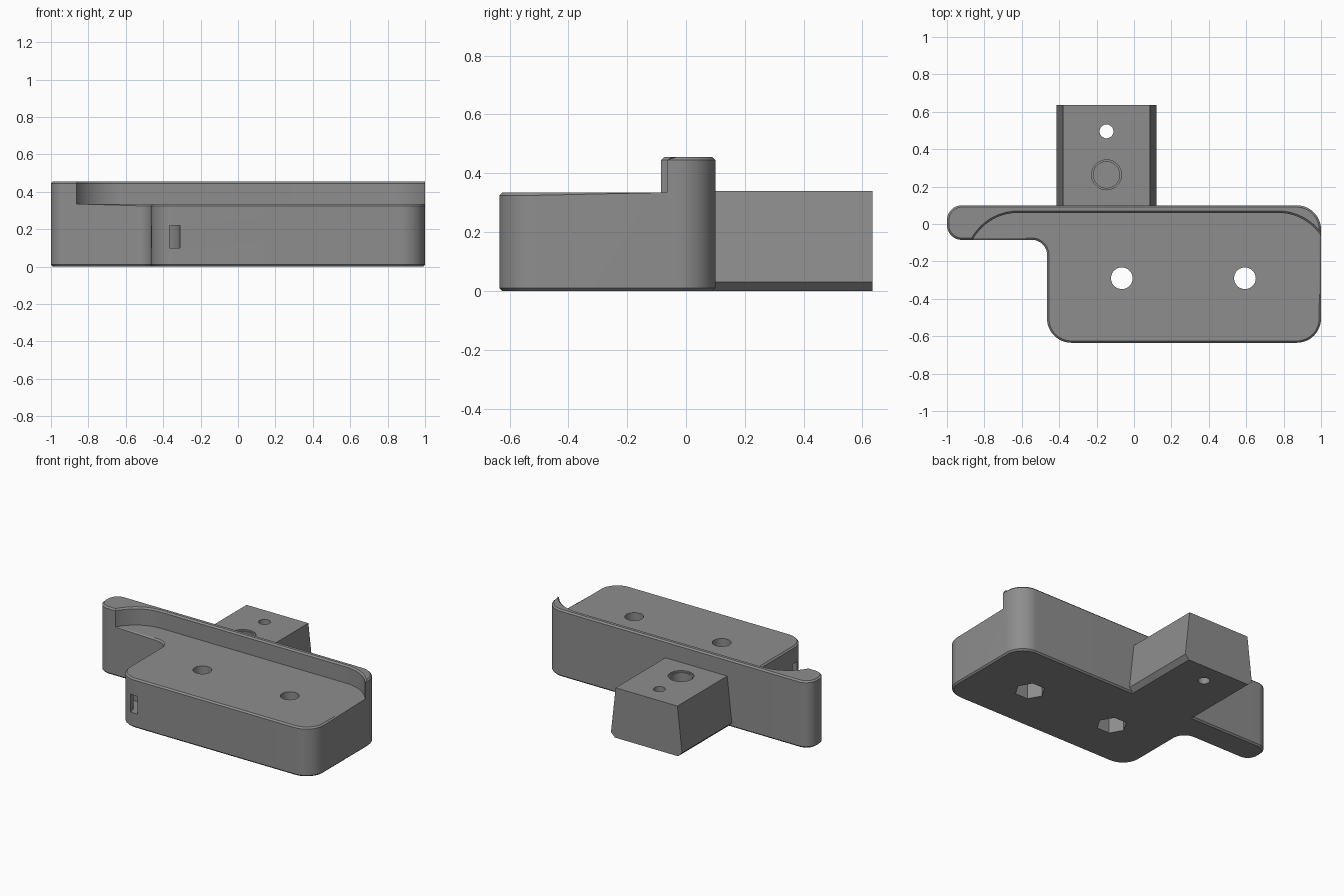
import bpy, bmesh, math
from mathutils import Vector, Matrix

if "Cube" in bpy.data.objects:
    bpy.data.objects.remove(bpy.data.objects["Cube"])

grey = bpy.data.materials.new("grey plastic")
grey.diffuse_color = (0.27, 0.27, 0.27, 1)
grey.use_nodes = True
grey.node_tree.nodes["Principled BSDF"].inputs["Base Color"].default_value = grey.diffuse_color


def rounded(corners, steps=14):
    """Outline from (x, y, radius) corners, each filleted with an arc."""
    pts = []
    n = len(corners)
    for i, (x, y, r) in enumerate(corners):
        p = Vector((x, y))
        if r == 0:
            pts.append(p)
            continue
        a = (Vector(corners[i - 1][:2]) - p).normalized()
        b = (Vector(corners[(i + 1) % n][:2]) - p).normalized()
        c = p + (a + b) * r            # all filleted corners are square
        for k in range(steps + 1):
            t = k / steps * math.pi / 2
            pts.append(c - b * r * math.cos(t) - a * r * math.sin(t))
    return pts


def prism(name, pts, lo, hi, matrix=Matrix()):
    """Extrude an outline from lo to hi along local z."""
    bm = bmesh.new()
    face = bm.faces.new([bm.verts.new((p[0], p[1], lo)) for p in pts])
    ext = bmesh.ops.extrude_face_region(bm, geom=[face])
    top = [v for v in ext["geom"] if isinstance(v, bmesh.types.BMVert)]
    bmesh.ops.translate(bm, verts=top, vec=(0, 0, hi - lo))
    bmesh.ops.recalc_face_normals(bm, faces=bm.faces)
    bm.transform(matrix)
    me = bpy.data.meshes.new(name)
    bm.to_mesh(me)
    bm.free()
    me.materials.append(grey)
    ob = bpy.data.objects.new(name, me)
    bpy.context.collection.objects.link(ob)
    return ob


def disc(x, y, r, n=40):
    return [(x + r * math.cos(2 * math.pi * i / n),
             y + r * math.sin(2 * math.pi * i / n)) for i in range(n)]


def combine(target, other, op="DIFFERENCE"):
    """Apply a boolean and discard the helper."""
    bpy.context.view_layer.objects.active = target
    m = target.modifiers.new("bool", "BOOLEAN")
    m.operation, m.solver, m.object = op, "EXACT", other
    bpy.ops.object.modifier_apply(modifier=m.name)
    bpy.data.objects.remove(other)


# Main body: wide plate with a narrow arm on the left
body = prism("body", rounded([
    (-1, 0.10, 0.08), (-1, -0.085, 0.08), (-0.465, -0.085, 0.08),
    (-0.465, -0.635, 0.13), (1, -0.635, 0.13), (1, 0.10, 0.13)]), 0, 0.455)

# Lowered deck, leaving a curved ridge along the back
combine(body, prism("deck_cutter", rounded([
    (-0.895, 0.06, 0.275), (-0.895, -0.8, 0), (1.045, -0.8, 0),
    (1.045, 0.06, 0.275)], 20), 0.335, 0.6))

# Small chamfer on every outer horizontal rim
bm = bmesh.new()
bm.from_mesh(body.data)
bmesh.ops.remove_doubles(bm, verts=bm.verts, dist=1e-5)
rims = [e for e in bm.edges if len(e.link_faces) == 2 and e.is_convex
        and abs(e.verts[0].co.z - e.verts[1].co.z) < 1e-4
        and e.calc_face_angle() > 1]
bmesh.ops.bevel(bm, geom=rims, offset=0.01, segments=1, affect="EDGES",
                profile=0.5, clamp_overlap=False)
bm.to_mesh(body.data)
bm.free()

# Bolt holes with hexagonal nut recesses underneath
for x in (-0.065, 0.593):
    combine(body, prism("bolt_cutter", disc(x, -0.29, 0.058), -0.1, 0.6))
    combine(body, prism("nut_cutter", disc(x, -0.29, 0.095, 6), -0.1, 0.12))

# Curved tie slot running around the front left corner
arc = [math.radians(-20 + 130 * i / 20) for i in range(21)]
ring = [(-0.465 + r * math.cos(t), -0.635 + r * math.sin(t))
        for r, ts in ((0.155, arc), (0.10, arc[::-1])) for t in ts]
combine(body, prism("slot_cutter", ring, 0.10, 0.22))

# Rear mounting block: tapered profile swept along y
along_y = Matrix(((1, 0, 0, 0), (0, 0, 1, 0), (0, 1, 0, 0), (0, 0, 0, 1)))
block = prism("mounting_block", [
    (-0.385, 0), (0.09, 0), (0.12, 0.03), (0.085, 0.34), (-0.38, 0.34),
    (-0.415, 0.03)], 0.09, 0.635, along_y)
combine(block, prism("pin_cutter", disc(-0.147, 0.495, 0.037), -0.1, 0.5))
combine(block, prism("pocket_cutter", disc(-0.147, 0.263, 0.07), 0.24, 0.5))
combine(block, prism("pocket_rim_cutter", disc(-0.147, 0.263, 0.08), 0.33, 0.5))
combine(block, prism("bore_cutter", disc(-0.147, 0.17, 0.092), 0.53, 0.8,
                     along_y))

# Smooth the curved walls, keep edges crisp
for ob in (body, block):
    bpy.ops.object.select_all(action="DESELECT")
    ob.select_set(True)
    bpy.context.view_layer.objects.active = ob
    bpy.ops.object.shade_smooth_by_angle(angle=math.radians(25))
